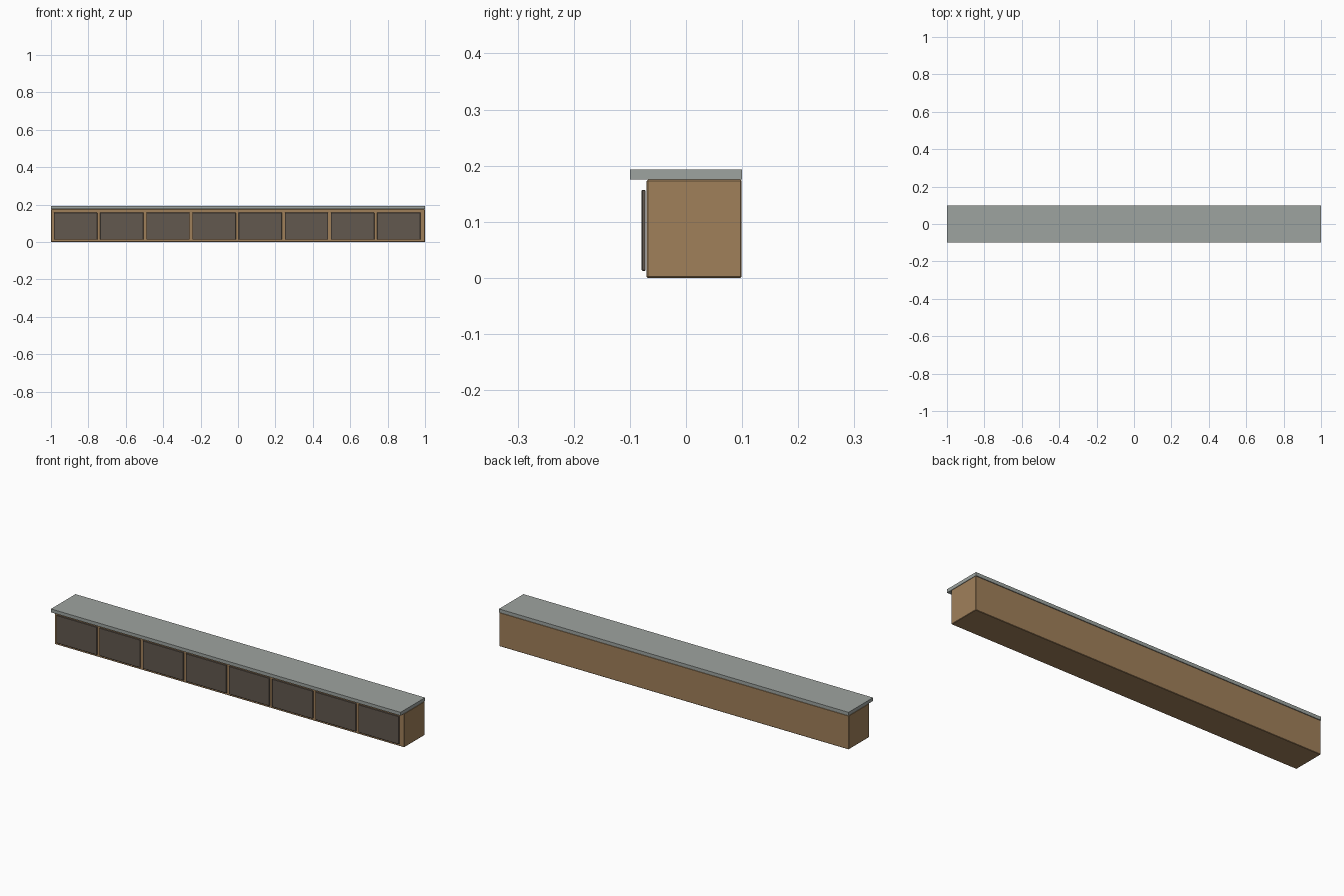
import bpy, bmesh

if "Cube" in bpy.data.objects:
    bpy.data.objects.remove(bpy.data.objects["Cube"])

def mat(name, rgb):
    m = bpy.data.materials.new(name)
    lin = [((c / 255 + 0.055) / 1.055) ** 2.4 for c in rgb]
    m.diffuse_color = (*lin, 1)
    m.use_nodes = True
    m.node_tree.nodes["Principled BSDF"].inputs["Base Color"].default_value = m.diffuse_color
    return m

wood = mat("warm wood", (160, 128, 90))
dark = mat("dark door", (98, 88, 79))
stone = mat("grey stone", (158, 164, 160))

def box(name, lo, hi, material, bevel=0.0):
    bm = bmesh.new()
    bmesh.ops.create_cube(bm, size=1)
    for v in bm.verts:
        v.co = [(a + b) / 2 + c * (b - a) for a, b, c in zip(lo, hi, v.co)]
    if bevel:
        bmesh.ops.bevel(bm, geom=bm.edges[:], offset=bevel, segments=1, affect='EDGES')
    me = bpy.data.meshes.new(name)
    bm.to_mesh(me)
    bm.free()
    me.materials.append(material)
    ob = bpy.data.objects.new(name, me)
    bpy.context.collection.objects.link(ob)

# long cabinet body and overhanging worktop
box("cabinet_body", (-1, -0.07, 0), (1, 0.099, 0.175), wood, 0.002)
box("worktop", (-1, -0.1, 0.1755), (1, 0.1, 0.193), stone)

# row of eight doors standing just proud of the front
for i in range(8):
    x = -0.984 + i * 0.2468
    box(f"door_{i + 1}", (x, -0.079, 0.0125), (x + 0.232, -0.072, 0.157), dark, 0.0015)
